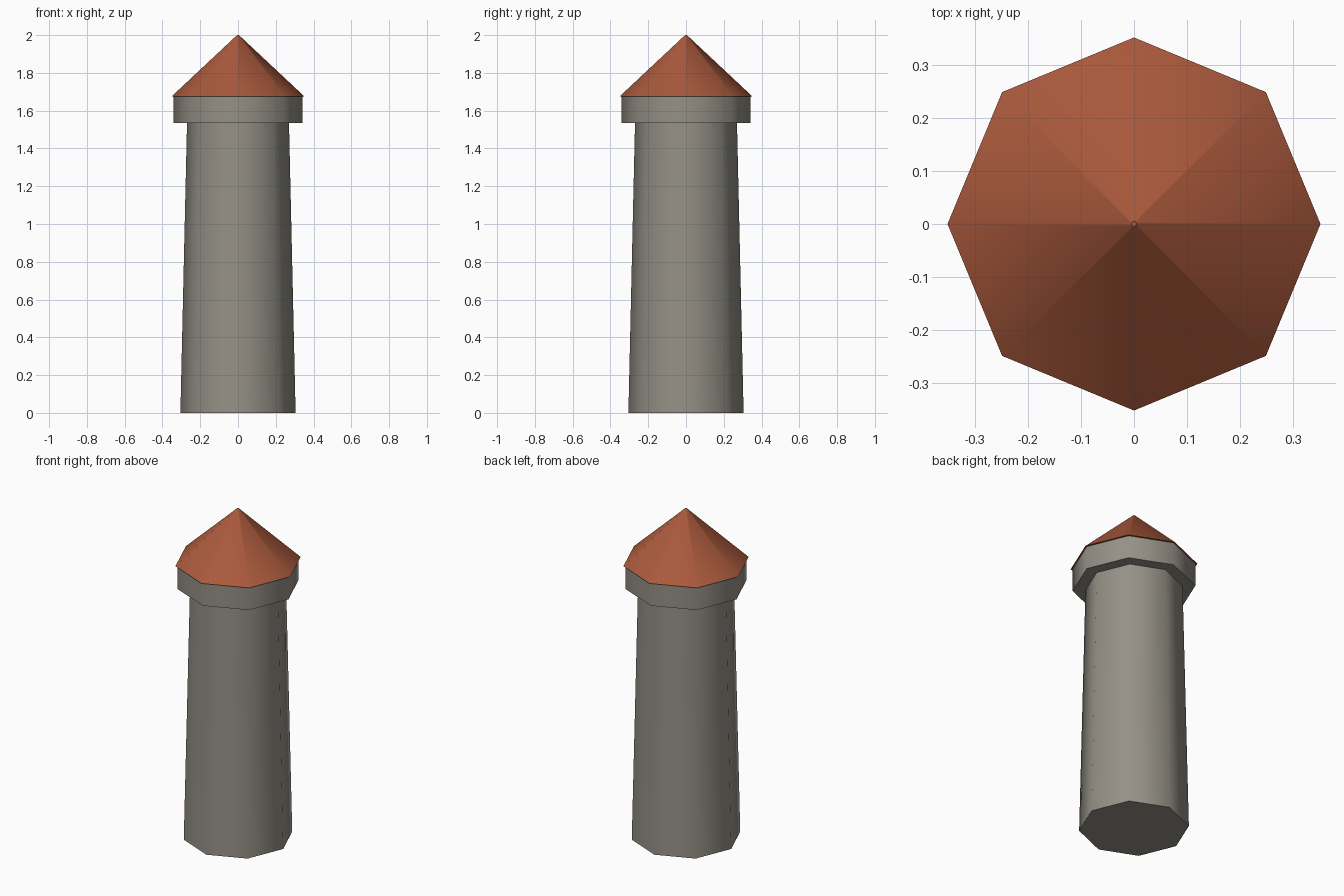
import bpy
import bmesh
from math import cos, sin, tau

SIDES = 8

cube = bpy.data.objects.get("Cube")
if cube:
    bpy.data.objects.remove(cube, do_unlink=True)


def make_material(name, rgb):
    mat = bpy.data.materials.new(name)
    mat.use_nodes = True
    mat.diffuse_color = (*rgb, 1)
    bsdf = next(n for n in mat.node_tree.nodes if n.type == "BSDF_PRINCIPLED")
    bsdf.inputs["Base Color"].default_value = (*rgb, 1)
    return mat


def tapered_prism(name, r_bottom, r_top, z_bottom, z_top, mat):
    """Octagonal frustum: smooth sides, flat caps with sharp rims."""
    bm = bmesh.new()
    rings = []
    for r, z in ((r_bottom, z_bottom), (r_top, z_top)):
        rings.append([bm.verts.new((r * cos(tau * i / SIDES), r * sin(tau * i / SIDES), z))
                      for i in range(SIDES)])
    low, high = rings
    for i in range(SIDES):
        j = (i + 1) % SIDES
        bm.faces.new((low[i], low[j], high[j], high[i])).smooth = True
    for cap in (bm.faces.new(low[::-1]), bm.faces.new(high)):
        for edge in cap.edges:
            edge.smooth = False
    mesh = bpy.data.meshes.new(name)
    bm.to_mesh(mesh)
    bm.free()
    mesh.materials.append(mat)
    obj = bpy.data.objects.new(name, mesh)
    bpy.context.collection.objects.link(obj)
    return obj


stone = make_material("grey stone", (0.30, 0.28, 0.24))
tile = make_material("terracotta tile", (0.40, 0.10, 0.045))

# Tapering shaft, overhanging collar and pointed roof
tapered_prism("tower_shaft", 0.305, 0.27, 0, 1.535, stone)
tapered_prism("tower_collar", 0.341, 0.341, 1.535, 1.675, stone)
tapered_prism("tower_roof", 0.352, 0.005, 1.675, 2, tile)
